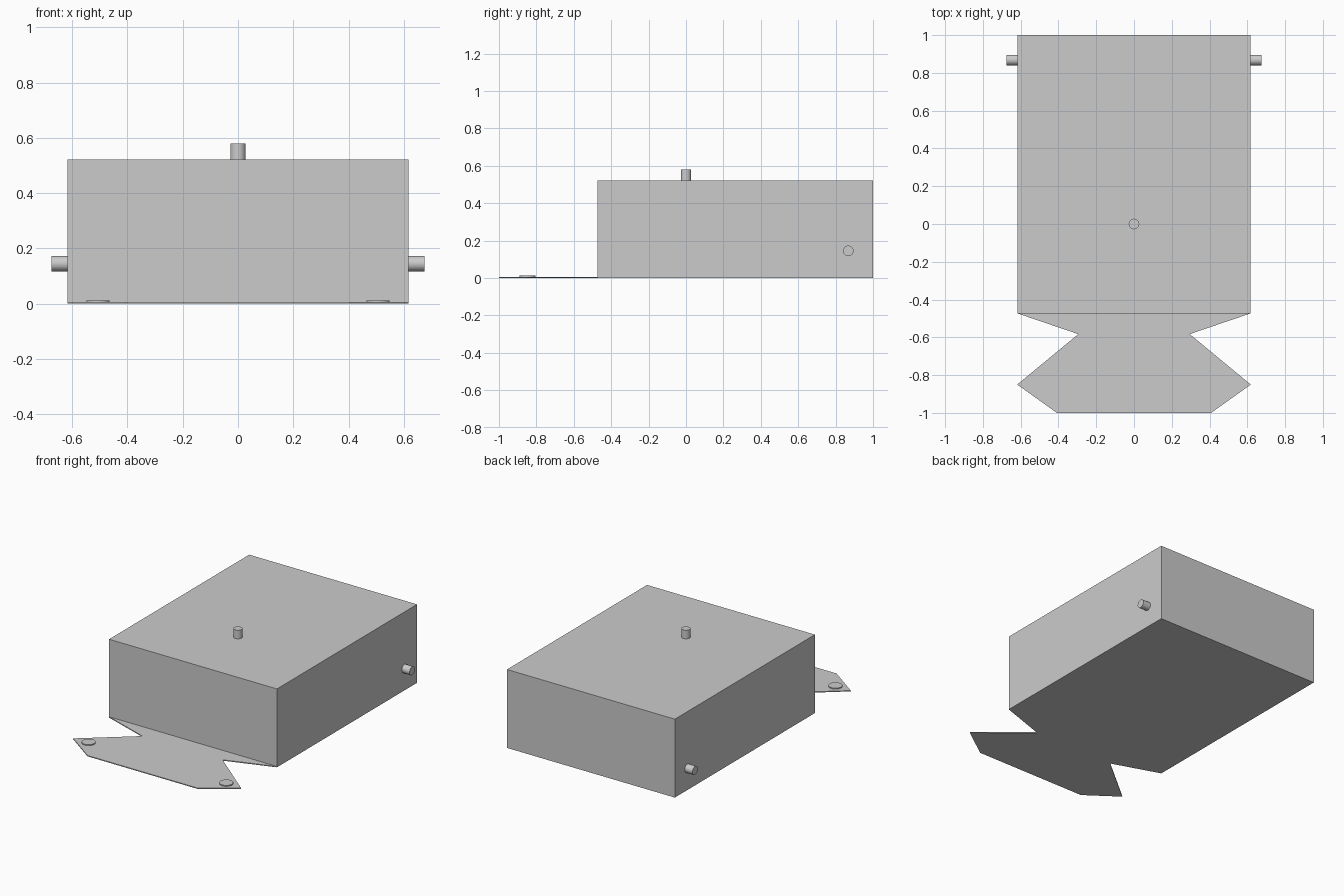
import bpy, bmesh, math
from mathutils import Matrix

if "Cube" in bpy.data.objects:
    bpy.data.objects.remove(bpy.data.objects["Cube"], do_unlink=True)

grey = bpy.data.materials.new("light_grey")
grey.use_nodes = True
colour = (0.6, 0.6, 0.6, 1)
grey.diffuse_color = colour
grey.node_tree.nodes["Principled BSDF"].inputs["Base Color"].default_value = colour

PLATE = 0.006
HALF_WIDTH = 0.618
BODY_FRONT = -0.473


def add_object(name, bm):
    bmesh.ops.recalc_face_normals(bm, faces=bm.faces[:])
    mesh = bpy.data.meshes.new(name)
    bm.to_mesh(mesh)
    bm.free()
    mesh.materials.append(grey)
    obj = bpy.data.objects.new(name, mesh)
    bpy.context.collection.objects.link(obj)
    return obj


def prism(name, outline, bottom, top):
    """Extrude a plan outline upward."""
    bm = bmesh.new()
    face = bm.faces.new([bm.verts.new((x, y, bottom)) for x, y in outline])
    result = bmesh.ops.extrude_face_region(bm, geom=[face])
    verts = [v for v in result["geom"] if isinstance(v, bmesh.types.BMVert)]
    bmesh.ops.translate(bm, verts=verts, vec=(0, 0, top - bottom))
    return add_object(name, bm)


def cylinder(name, centre, radius, length, sideways=False):
    """Smooth cylinder along z, or along x when sideways."""
    bm = bmesh.new()
    turn = Matrix.Rotation(math.pi / 2 if sideways else 0, 4, "Y")
    bmesh.ops.create_cone(bm, cap_ends=True, segments=32, radius1=radius,
                          radius2=radius, depth=length,
                          matrix=Matrix.Translation(centre) @ turn)
    obj = add_object(name, bm)
    bpy.ops.object.select_all(action="DESELECT")
    obj.select_set(True)
    bpy.context.view_layer.objects.active = obj
    bpy.ops.object.shade_smooth_by_angle(angle=math.radians(30))
    return obj


# Main box
prism("body", [(-HALF_WIDTH, BODY_FRONT), (HALF_WIDTH, BODY_FRONT),
               (HALF_WIDTH, 1), (-HALF_WIDTH, 1)], 0, 0.522)

# Thin flared front plate, mirrored from its left half
half = [(HALF_WIDTH, BODY_FRONT), (0.295, -0.583), (HALF_WIDTH, -0.85), (0.408, -1)]
prism("front_plate", half + [(-x, y) for x, y in reversed(half)], 0, PLATE)

# Top peg
cylinder("top_peg", (0, 0, 0.55), 0.028, 0.058)

# Side pegs and the flat pads on the plate
for side, sign in (("left", 1), ("right", -1)):
    cylinder(side + "_peg", (sign * 0.646, 0.868, 0.145), 0.028, 0.058, True)
    cylinder(side + "_pad", (sign * 0.507, -0.847, 0.009), 0.042, 0.007)
